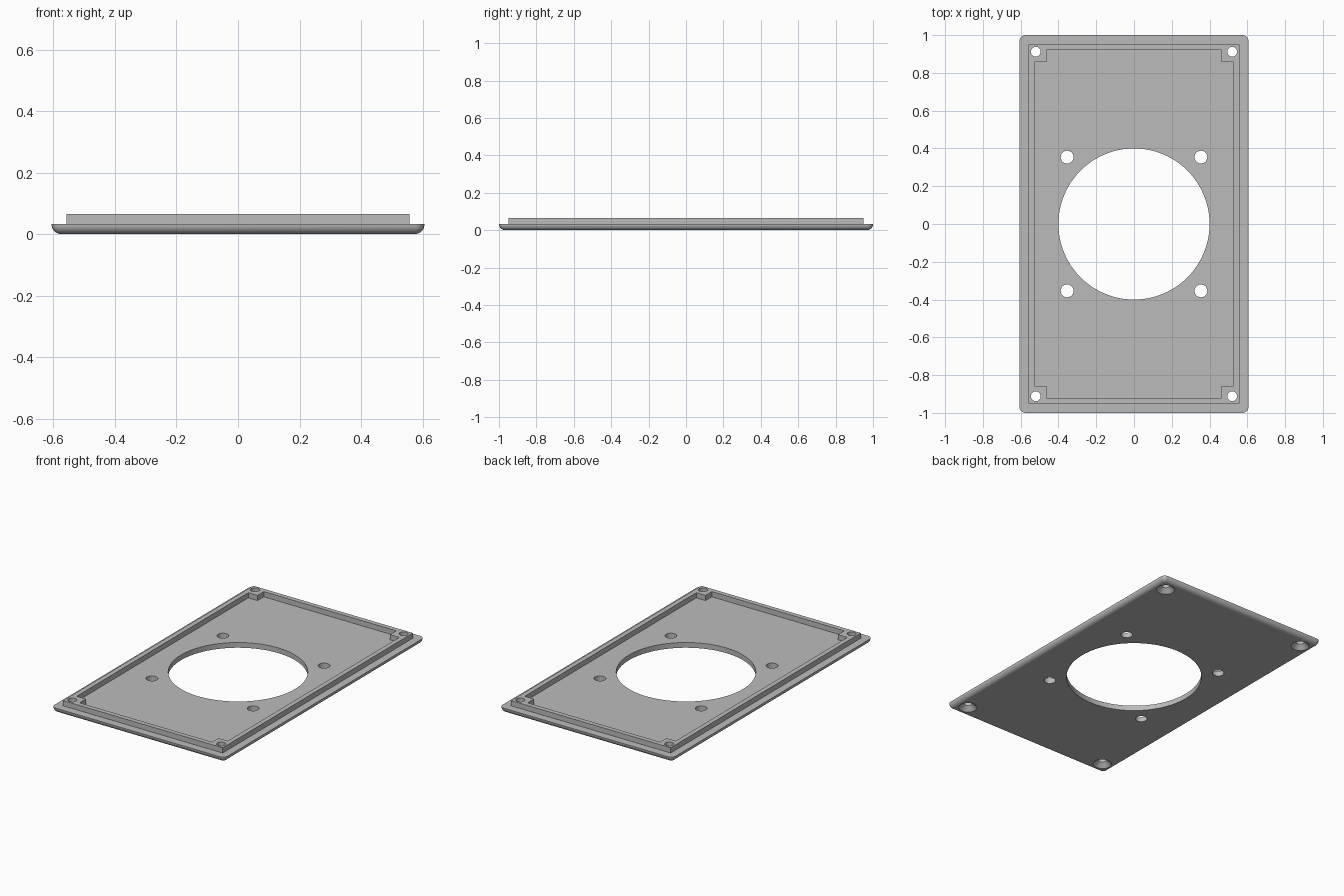
import bpy, bmesh, math

if "Cube" in bpy.data.objects:
    bpy.data.objects.remove(bpy.data.objects["Cube"])

grey = bpy.data.materials.new("light grey")
grey.diffuse_color = (0.5, 0.5, 0.5, 1)
grey.use_nodes = True
grey.node_tree.nodes["Principled BSDF"].inputs["Base Color"].default_value = grey.diffuse_color

HX, HY = 0.606, 1.0      # half size of the plate
T, TOP = 0.033, 0.066    # plate thickness, lip height
R = 0.032                # edge rounding


def loft(name, rings):
    """Closed solid through a stack of matching rings, bottom to top."""
    bm = bmesh.new()
    loops = [[bm.verts.new(p) for p in ring] for ring in rings]
    n = len(loops[0])
    for a, b in zip(loops, loops[1:]):
        for i in range(n):
            j = (i + 1) % n
            bm.faces.new((a[i], a[j], b[j], b[i]))
    bm.faces.new(loops[0][::-1])
    bm.faces.new(loops[-1])
    bmesh.ops.recalc_face_normals(bm, faces=bm.faces)
    me = bpy.data.meshes.new(name)
    bm.to_mesh(me)
    bm.free()
    me.materials.append(grey)
    ob = bpy.data.objects.new(name, me)
    bpy.context.collection.objects.link(ob)
    return ob


def prism(name, outline, z0, z1):
    return loft(name, [[(x, y, z) for x, y in outline] for z in (z0, z1)])


def revolve(name, cx, cy, profile, n):
    ang = [2 * math.pi * i / n for i in range(n)]
    return loft(name, [[(cx + r * math.cos(a), cy + r * math.sin(a), z) for a in ang]
                       for r, z in profile])


def rounded(inset, z, seg=6):
    r = max(R - inset, 0.0015)
    pts = []
    for k, (sx, sy) in enumerate([(1, 1), (-1, 1), (-1, -1), (1, -1)]):
        for s in range(seg + 1):
            a = math.pi / 2 * (k + s / seg)
            pts.append((sx * (HX - R) + r * math.cos(a), sy * (HY - R) + r * math.sin(a), z))
    return pts


def rect(x, y):
    return [(-x, -y), (x, -y), (x, y), (-x, y)]


def combine(target, tool, operation):
    m = target.modifiers.new("cut", 'BOOLEAN')
    m.operation, m.object, m.solver = operation, tool, 'EXACT'
    bpy.context.view_layer.objects.active = target
    bpy.ops.object.modifier_apply(modifier=m.name)
    bpy.data.objects.remove(tool)


# plate with a rounded lower edge
rings = []
for s in range(9):
    a = math.pi / 2 * s / 8
    rings.append(rounded(R * (1 - math.sin(a)), R * (1 - math.cos(a))))
rings.append(rounded(0, T))
plate = loft("cover_plate", rings)

# raised block, hollowed to leave the lip and four corner posts
combine(plate, prism("lip_block", rect(0.558, 0.95), 0.015, TOP), 'UNION')
ix, iy, px, py = 0.528, 0.92, 0.463, 0.857
pocket = [(px, -iy), (px, -py), (ix, -py), (ix, py), (px, py), (px, iy),
          (-px, iy), (-px, py), (-ix, py), (-ix, -py), (-px, -py), (-px, -iy)]
combine(plate, prism("pocket", pocket, T, 0.1), 'DIFFERENCE')

# large central opening
combine(plate, revolve("opening", 0, 0, [(0.4, -0.1), (0.4, 0.1)], 96), 'DIFFERENCE')

# mounting holes and countersunk corner screw holes
for sx in (-1, 1):
    for sy in (-1, 1):
        combine(plate, revolve("mount_hole", sx * 0.354, sy * 0.354,
                               [(0.034, -0.1), (0.034, 0.1)], 32), 'DIFFERENCE')
        combine(plate, revolve("screw_hole", sx * 0.52, sy * 0.912,
                               [(0.054, -0.1), (0.054, 0), (0.026, 0.028), (0.026, 0.1)], 32),
                'DIFFERENCE')

plate.select_set(True)
bpy.context.view_layer.objects.active = plate
bpy.ops.object.shade_smooth_by_angle(angle=math.radians(30))
